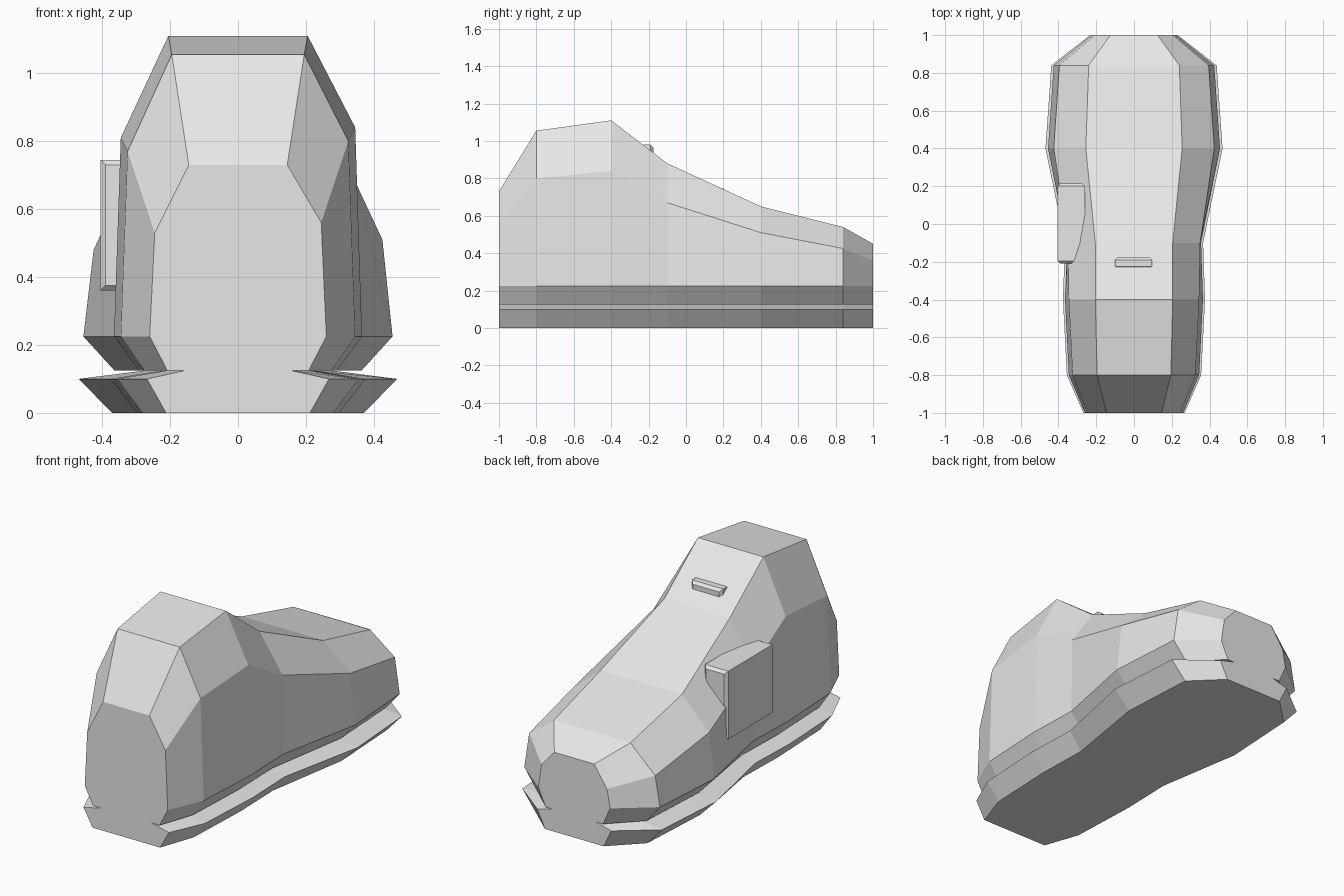
import bpy
import bmesh

default_cube = bpy.data.objects.get("Cube")
if default_cube:
    bpy.data.objects.remove(default_cube, do_unlink=True)

# Single plain grey material
grey = bpy.data.materials.new("plain_grey")
grey.use_nodes = True
colour = (0.8, 0.8, 0.8, 1)
grey.diffuse_color = colour
grey.node_tree.nodes["Principled BSDF"].inputs["Base Color"].default_value = colour


def loft(name, rings):
    """Skin a row of closed rings and cap both ends."""
    bm = bmesh.new()
    rows = [[bm.verts.new(point) for point in ring] for ring in rings]
    count = len(rows[0])
    for first, second in zip(rows, rows[1:]):
        for i in range(count):
            j = (i + 1) % count
            bm.faces.new((first[i], first[j], second[j], second[i]))
    bm.faces.new(rows[0])
    bm.faces.new(rows[-1])
    bmesh.ops.recalc_face_normals(bm, faces=bm.faces)
    mesh = bpy.data.meshes.new(name)
    bm.to_mesh(mesh)
    bm.free()
    mesh.materials.append(grey)
    obj = bpy.data.objects.new(name, mesh)
    bpy.context.collection.objects.link(obj)
    return obj


def body_ring(y, top_z, shoulder_z, top_x, shoulder_x, waist):
    """Cross-section with a notch between sole and upper."""
    def half(side, drop):
        shape = [
            (top_x, top_z),
            (shoulder_x, shoulder_z - drop),
            (waist, 0.225),
            (waist * 0.8, 0.125),
            (waist * 0.6, 0.125),
            (waist * 1.03, 0.1),
            (waist * 0.815, 0),
        ]
        return [(side * x, y, z) for x, z in shape]
    # The -x shoulder sits slightly lower
    return half(1, 0) + half(-1, 0.03)[::-1]


def tapered_block(name, low, high, bevel):
    """Box along y whose two ends shrink by the bevel."""
    def ring(y, inset):
        x0, x1 = low[0] + inset, high[0] - inset
        z0, z1 = low[2] + inset, high[2] - inset
        return [(x0, y, z0), (x1, y, z0), (x1, y, z1), (x0, y, z1)]
    return loft(name, [
        ring(low[1], bevel),
        ring(low[1] + bevel, 0),
        ring(high[1] - bevel, 0),
        ring(high[1], bevel),
    ])


# Stations: y, top height, shoulder height, top, shoulder and waist half widths
stations = [
    (-1, 0.73, 0.56, 0.145, 0.245, 0.26),
    (-0.8, 1.055, 0.8, 0.195, 0.325, 0.345),
    (-0.4, 1.11, 0.84, 0.205, 0.345, 0.365),
    (-0.1, 0.88, 0.67, 0.205, 0.35, 0.355),
    (0.4, 0.65, 0.51, 0.255, 0.425, 0.455),
    (0.84, 0.54, 0.425, 0.24, 0.395, 0.425),
    (1, 0.45, 0.36, 0.125, 0.205, 0.225),
]
loft("shoe_body", [body_ring(*station) for station in stations])

# Block on the side and small tab on the instep
tapered_block("side_block", (-0.405, -0.21, 0.36), (-0.26, 0.215, 0.745), 0.015)
tapered_block("instep_tab", (-0.1, -0.24, 0.91), (0.095, -0.175, 0.98), 0.015)
